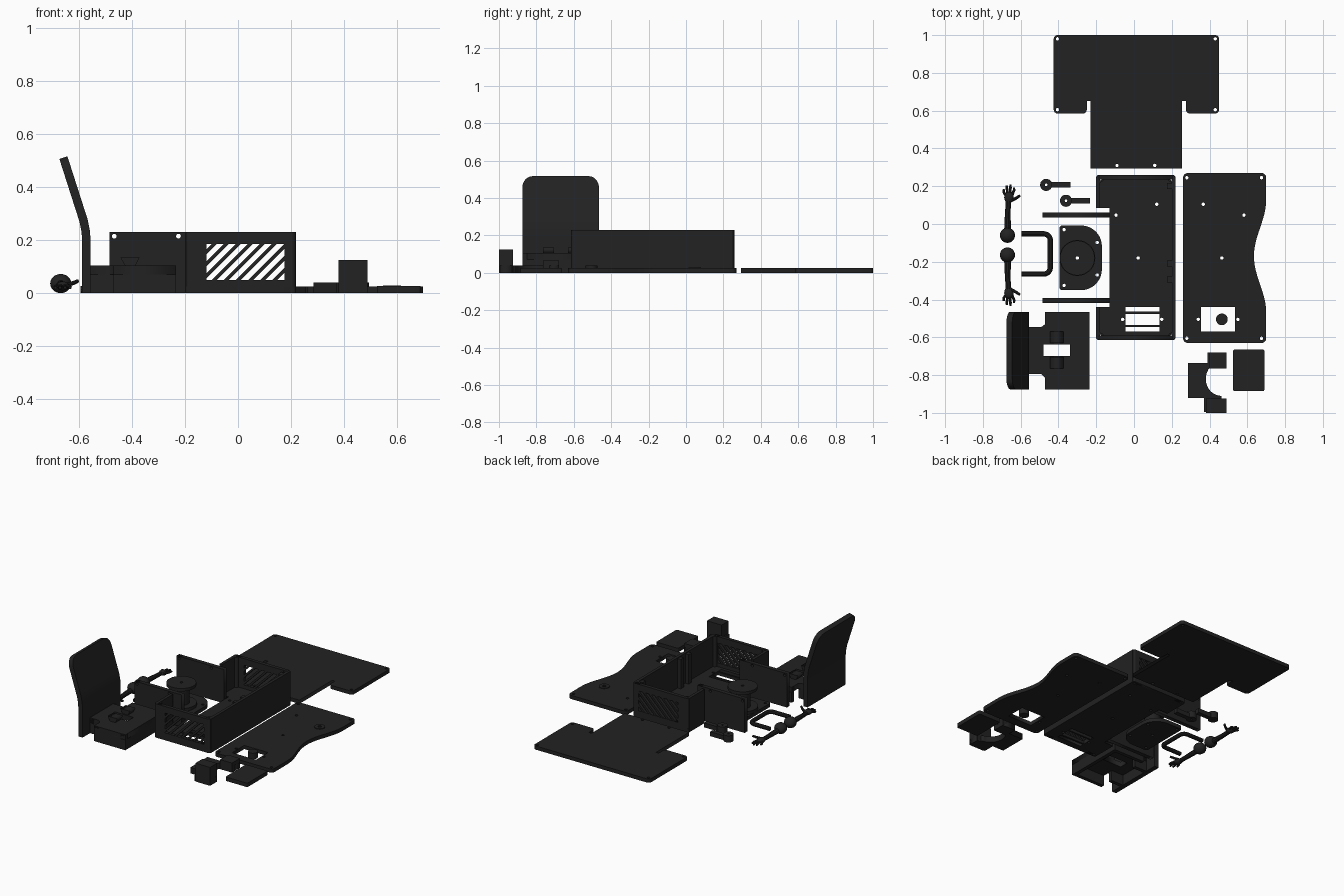
import bpy, bmesh, math
from mathutils import Vector, Matrix

if "Cube" in bpy.data.objects:
    bpy.data.objects.remove(bpy.data.objects["Cube"])

black = bpy.data.materials.new("black_plastic")
black.diffuse_color = (0.016, 0.016, 0.016, 1)
black.use_nodes = True
black.node_tree.nodes["Principled BSDF"].inputs["Base Color"].default_value = black.diffuse_color


def finish(ob, smooth=False):
    ob.data.materials.clear()
    ob.data.materials.append(black)
    if smooth:
        bpy.ops.object.select_all(action='DESELECT')
        ob.select_set(True)
        bpy.context.view_layer.objects.active = ob
        bpy.ops.object.shade_smooth_by_angle(angle=math.radians(35))
    return ob


def from_bm(name, bm, smooth=False):
    bmesh.ops.recalc_face_normals(bm, faces=bm.faces)
    me = bpy.data.meshes.new(name)
    bm.to_mesh(me)
    bm.free()
    ob = bpy.data.objects.new(name, me)
    bpy.context.collection.objects.link(ob)
    return finish(ob, smooth)


def rect(x0, x1, y0, y1):
    return [(x0, y0), (x1, y0), (x1, y1), (x0, y1)]


def circle(x, y, r=0.009, n=16):
    return [(x + r * math.cos(2 * math.pi * i / n), y + r * math.sin(2 * math.pi * i / n)) for i in range(n)]


def rounded(pts, radii, steps=6):
    """Round polygon corners; radii is one number or one per corner."""
    out = []
    for i, p in enumerate(pts):
        r = radii[i] if isinstance(radii, (list, tuple)) else radii
        p, a, b = Vector(p), Vector(pts[i - 1]), Vector(pts[(i + 1) % len(pts)])
        if r == 0:
            out.append(tuple(p))
            continue
        s, e = p + (a - p).normalized() * r, p + (b - p).normalized() * r
        c = s + e - p
        for k in range(steps + 1):
            t = k / steps * math.pi / 2
            out.append(tuple(c + (s - c) * math.cos(t) + (e - c) * math.sin(t)))
    return out


def plate(name, outline, holes=(), z0=0.0, z1=0.025, upright_y=None):
    """Flat plate with holes; upright_y stands it up in the xz plane."""
    cu = bpy.data.curves.new(name, 'CURVE')
    cu.dimensions, cu.fill_mode, cu.extrude = '2D', 'BOTH', (z1 - z0) / 2
    for loop in [outline, *holes]:
        sp = cu.splines.new('POLY')
        sp.points.add(len(loop) - 1)
        for p, c in zip(sp.points, loop):
            p.co = (c[0], c[1], 0, 1)
        sp.use_cyclic_u = True
    ob = bpy.data.objects.new(name, cu)
    bpy.context.collection.objects.link(ob)
    bpy.ops.object.select_all(action='DESELECT')
    ob.select_set(True)
    bpy.context.view_layer.objects.active = ob
    bpy.ops.object.convert(target='MESH')
    ob = bpy.context.view_layer.objects.active
    m = Matrix.Translation((0, 0, (z0 + z1) / 2))
    if upright_y is not None:
        m = Matrix.Translation((0, upright_y, 0)) @ Matrix.Rotation(math.pi / 2, 4, 'X')
    ob.data.transform(m)
    return finish(ob)


def box(name, x0, x1, y0, y1, z0, z1):
    bm = bmesh.new()
    bmesh.ops.create_cube(bm, size=1, matrix=Matrix.Translation(((x0 + x1) / 2, (y0 + y1) / 2, (z0 + z1) / 2))
                          @ Matrix.Diagonal((x1 - x0, y1 - y0, z1 - z0, 1)))
    return from_bm(name, bm)


def tube(name, pts, r, taper=1.0):
    cu = bpy.data.curves.new(name, 'CURVE')
    cu.dimensions, cu.bevel_depth, cu.bevel_resolution, cu.use_fill_caps = '3D', r, 3, True
    sp = cu.splines.new('POLY')
    sp.points.add(len(pts) - 1)
    for i, (p, c) in enumerate(zip(sp.points, pts)):
        p.co = (*c, 1)
        p.radius = 1 + (taper - 1) * i / (len(pts) - 1)
    ob = bpy.data.objects.new(name, cu)
    bpy.context.collection.objects.link(ob)
    bpy.ops.object.select_all(action='DESELECT')
    ob.select_set(True)
    bpy.context.view_layer.objects.active = ob
    bpy.ops.object.convert(target='MESH')
    return finish(bpy.context.view_layer.objects.active, True)


def ball(name, c, r, scale=(1, 1, 1)):
    bm = bmesh.new()
    bmesh.ops.create_uvsphere(bm, u_segments=24, v_segments=14, radius=r,
                              matrix=Matrix.Translation(c) @ Matrix.Diagonal((*scale, 1)))
    return from_bm(name, bm, True)


# T-shaped rear panel
tee = [(-.425, 1), (.45, 1), (.45, .585), (.275, .585), (.275, .65), (.255, .65), (.255, .295),
       (-.23, .295), (-.23, .65), (-.25, .65), (-.25, .585), (-.425, .585)]
plate("rear_panel", rounded(tee, [.02, .02, .02, .02, 0, 0, 0, 0, 0, 0, .02, .02]),
      [circle(x, y) for x, y in [(-.405, .98), (.43, .98), (-.405, .605), (.43, .605), (-.09, .31), (.11, .31)]])

# Case floor with slotted window
floor = [(-.2, .26), (.22, .26), (.22, -.615), (-.2, -.615), (-.2, -.44), (-.13, -.44), (-.13, .085), (-.2, .085)]
plate("case_floor", rounded(floor, [.015] * 5 + [0, 0, .015]),
      [rect(-.045, .135, -.57, -.44)] + [circle(x, y) for x, y in
      [(-.18, .24), (.2, .24), (-.18, -.595), (.2, -.595), (.12, .105), (-.095, .047), (.022, -.18),
       (-.06, -.505), (.147, -.505)]])
for y in (-.47, -.54):
    box("window_bar", -.05, .14, y - .006, y + .006, 0, .02)

# Vented end walls with diagonal bars
for y in (-.603, .248):
    plate("vented_wall", rect(-.185, .205, 0, .23), [rect(-.12, .175, .05, .185)], -.012, .012, y)
    bm = bmesh.new()
    for k in range(11):
        x = -.28 + .0455 * k
        low = [bm.verts.new((x + dx + (z - .05), y - .01, z)) for dx, z in ((0, .05), (.019, .05), (.019, .185), (0, .185))]
        f = bm.faces.new(low)
        ext = bmesh.ops.extrude_face_region(bm, geom=[f])
        bmesh.ops.translate(bm, verts=[v for v in ext['geom'] if isinstance(v, bmesh.types.BMVert)], vec=(0, .02, 0))
    for x, n in ((-.121, -1), (.176, 1)):
        bmesh.ops.bisect_plane(bm, geom=bm.verts[:] + bm.edges[:] + bm.faces[:], plane_co=(x, 0, 0),
                               plane_no=(n, 0, 0), clear_outer=True)
    from_bm("vent_bars", bm)

# Case side wall, short returns, corner posts and ribs
box("case_side", .2, .22, -.605, .25, 0, .23)
for y0, y1 in ((-.605, -.44), (.085, .25)):
    box("case_return", -.2, -.18, y0, y1, 0, .23)
for x in (-.18, .2):
    for y in (-.595, .24):
        plate("corner_post", circle(x, y, .02), [circle(x, y)], .0, .23)
for y in (.2, -.21, -.295):
    box("side_rib", .175, .205, y - .016, y + .016, .02, .225)

# Two standing panels
for y in (.048, -.405):
    plate("standing_panel", rect(-.485, -.13, 0, .23), [circle(-.468, .215), circle(-.225, .215)], -.014, .014, y)

# Desk panel with curved edge
bay = [(.70 - .0325 * (1 - math.cos(2 * math.pi * i / 24)), -.47 + .6 * i / 24) for i in range(25)]
corners = rounded([(.70, .27), (.26, .27), (.26, -.63), (.70, -.63)], .025)
plate("desk_panel", bay + corners, [rect(.355, .535, -.57, -.44)] + [circle(x, y) for x, y in
      [(.28, .245), (.675, .245), (.28, -.605), (.675, -.605), (.367, .105), (.465, -.18),
       (.34, -.505), (.55, -.505), (.582, .047)]])
plate("desk_ring", circle(.582, .047, .034, 32), [circle(.582, .047, .012)], .02, .029)
plate("window_knob", circle(.465, -.505, .031, 32), (), 0, .04)

# Bracket with semicircular cut, and loose cover plate
arc = [(.462 - .082 * math.sin(math.pi * i / 16), -.91 + .09 * (1 - math.cos(math.pi * i / 16)) - .0) for i in range(17)]
plate("bracket_base", [(.285, -.92), (.37, -.92), (.37, -.995), (.49, -.995), (.49, -.93), (.462, -.93)] + arc +
      [(.49, -.73), (.49, -.68), (.39, -.68), (.39, -.735), (.285, -.735)], (), 0, .04)
box("bracket_tower", .38, .49, -1.0, -.925, 0, .125)
box("bracket_step", .40, .49, -.765, -.68, 0, .065)
plate("cover_plate", rounded(rect(.525, .69, -.885, -.665), .008), (), 0, .027)

# Seat: top with window, walls and wedge tabs
seat = [(-.56, -.795), (-.49, -.795), (-.47, -.815), (-.47, -.875), (-.235, -.875), (-.235, -.465),
        (-.47, -.465), (-.47, -.53), (-.49, -.545), (-.56, -.545)]
plate("seat_top", seat, [rect(-.48, -.34, -.70, -.637)], .07, .105)
for y0, y1 in ((-.875, -.85), (-.49, -.465)):
    box("seat_side", -.47, -.235, y0, y1, 0, .105)
for y0, y1 in ((-.795, -.77), (-.57, -.545)):
    box("seat_neck_side", -.575, -.465, y0, y1, 0, .105)
box("seat_front", -.26, -.235, -.875, -.465, 0, .105)
for y in (-.735, -.6):
    plate("seat_tab", [(-.425, .1), (-.39, .1), (-.372, .135), (-.445, .135)], (), -.03, .03, y)

# Bent backrest with rounded top corners
path = [(-.573, 0), (-.573, .2), (-.576, .235), (-.584, .275), (-.597, .315), (-.637, .44)]
path += [(-.637 - .023 * t, .44 + .072 * t) for t in (.2, .4, .6, .75, .87, .95, 1)]
bm, prev = bmesh.new(), None
for i, (x, z) in enumerate(path):
    d = Vector(path[min(i + 1, len(path) - 1)]) - Vector(path[max(i - 1, 0)])
    n = Vector((d.y, -d.x)).normalized() * .016
    k = max(0, (z - .45) / .062)
    w = .205 - .055 * (1 - math.sqrt(max(0, 1 - k * k)))
    ring = [bm.verts.new((x + s * n.x, -.67 + t * w, max(0, z + s * n.y))) for s, t in ((1, -1), (1, 1), (-1, 1), (-1, -1))]
    if prev:
        for j in range(4):
            bm.faces.new((prev[j], prev[(j + 1) % 4], ring[(j + 1) % 4], ring[j]))
    else:
        bm.faces.new(ring)
    prev = ring
bm.faces.new(prev)
from_bm("backrest", bm, True)

# Swivel base: D-shaped flange, column and disc
plate("swivel_flange", rounded([(-.395, -.35), (-.17, -.35), (-.17, -.008), (-.395, -.008)], [.015, .11, .11, .015], 10),
      [circle(x, y) for x, y in [(-.37, -.03), (-.37, -.325), (-.195, -.098), (-.195, -.27), (-.3, -.18)]])
for name, r, z0, z1 in (("swivel_collar", .095, .025, .045), ("swivel_column", .05, .04, .165), ("swivel_disc", .092, .16, .18)):
    plate(name, circle(-.3, -.18, r, 40), [circle(-.3, -.18)], z0, z1)

# U-shaped handle
u = rounded([(-.595, -.265), (-.443, -.265), (-.443, -.052), (-.595, -.052)], [0, .035, .035, 0])
tube("handle", [(x, y, .014) for x, y in u], .014)

# Two levers with round heads
for x, y in ((-.465, .207), (-.36, .123)):
    plate("lever_head", circle(x, y, .032, 28), [circle(x, y, .007)], 0, .045)
    box("lever_arm", x + .028, x + .128, y - .015, y + .015, 0, .03)

# Two mirrored arms with shoulder balls, hands and fingers
for s in (1, -1):
    def at(x, y, z):
        return (x, -.112 + s * y, z)
    ball("shoulder", at(-.67, .052, .036), .04, (1, 1, .9))
    tube("arm", [at(-.67, .06, .03), at(-.669, .13, .03), at(-.668, .17, .028), at(-.665, .24, .027)], .018, .75)
    ball("hand", at(-.662, .252, .027), .028, (.9, 1.1, .6))
    for k, (x, y) in enumerate(((-.69, .295), (-.673, .315), (-.654, .32), (-.635, .305))):
        tube("finger", [at(-.677 + .01 * k, .262, .027), at(x, y - .015, .024), at(x, y, .02)], .008, .75)
    tube("thumb", [at(-.652, .235, .03), at(-.622, .25, .038), at(-.605, .262, .046)], .009, .75)
